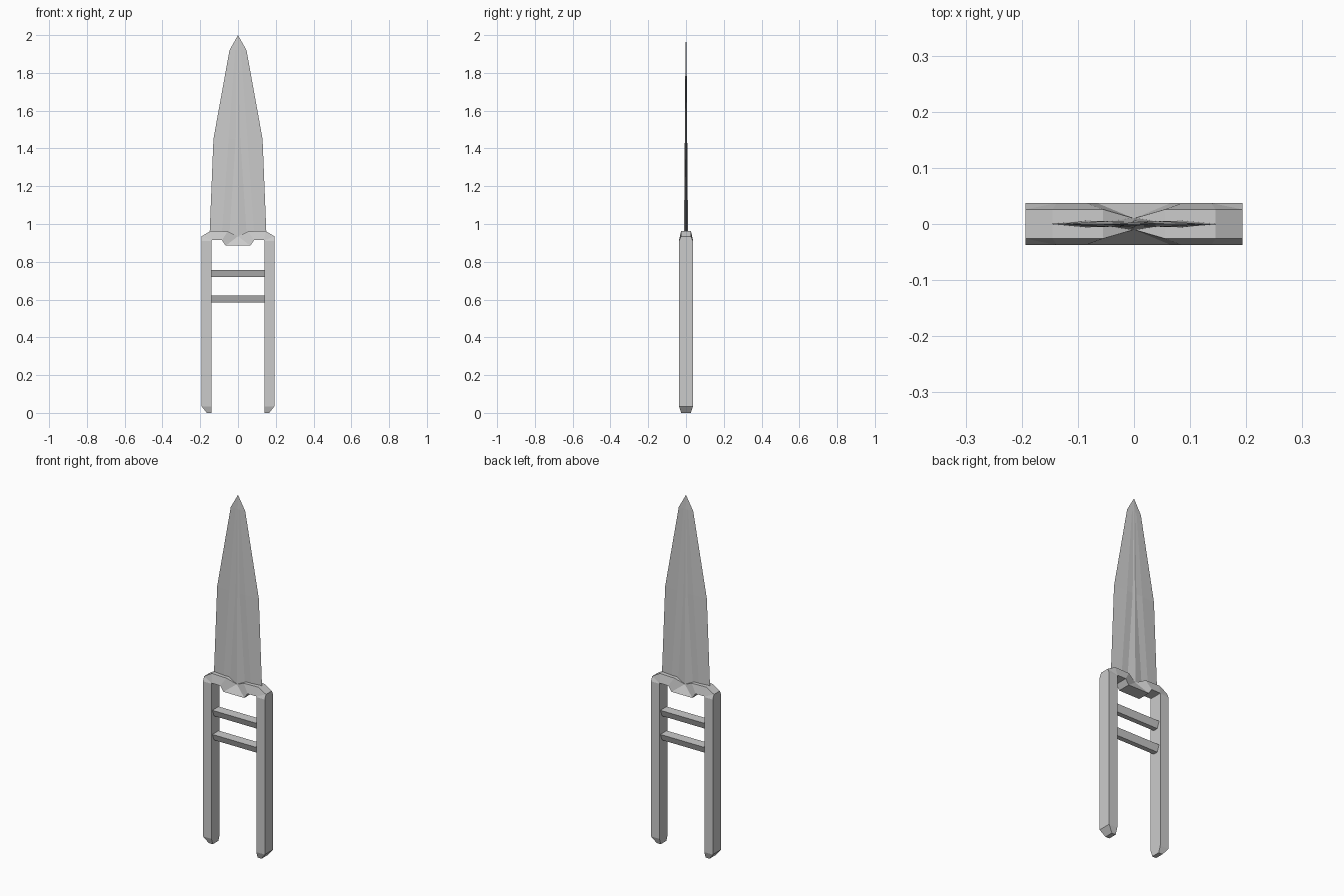
import bpy, bmesh

cube = bpy.data.objects.get("Cube")
if cube:
    bpy.data.objects.remove(cube, do_unlink=True)

steel = bpy.data.materials.new("grey steel")
steel.use_nodes = True
GREY = (0.6, 0.6, 0.6, 1)
steel.diffuse_color = GREY
steel.node_tree.nodes["Principled BSDF"].inputs["Base Color"].default_value = GREY


def loft(name, rings):
    """Skin closed rings of equal size, cap both ends and clean up."""
    bm = bmesh.new()
    rows = [[bm.verts.new(p) for p in ring] for ring in rings]
    n = len(rows[0])
    for a, b in zip(rows, rows[1:]):
        for i in range(n):
            j = (i + 1) % n
            bm.faces.new((a[i], a[j], b[j], b[i]))
    bm.faces.new(rows[0])
    bm.faces.new(rows[-1])
    bmesh.ops.remove_doubles(bm, verts=bm.verts, dist=0.0002)
    bmesh.ops.recalc_face_normals(bm, faces=bm.faces)
    mesh = bpy.data.meshes.new(name)
    bm.to_mesh(mesh)
    bm.free()
    mesh.materials.append(steel)
    obj = bpy.data.objects.new(name, mesh)
    bpy.context.collection.objects.link(obj)
    return obj


# Frame: two arms joined by a bent guard.
# Each station: outer x, z, half depth, then inner x, z, half depth
half = [
    (0.165, 0.0, 0.025, 0.14, 0.0, 0.025),
    (0.193, 0.035, 0.037, 0.14, 0.035, 0.037),
    (0.193, 0.91, 0.037, 0.14, 0.91, 0.037),
    (0.193, 0.935, 0.026, 0.14, 0.913, 0.037),
    (0.145, 0.963, 0.026, 0.138, 0.914, 0.037),
    (0.055, 0.961, 0.026, 0.085, 0.914, 0.037),
    (0.0, 0.935, 0.01, 0.065, 0.885, 0.037),
]


def station(s, side):
    ox, oz, oy, ix, iz, iy = s
    return [(side * ox, -oy, oz), (side * ox, oy, oz),
            (side * ix, iy, iz), (side * ix, -iy, iz)]


loft("handle_frame", [station(s, -1) for s in half]
     + [station(s, 1) for s in reversed(half)])

# Blade: sharp edge, flat shoulder, groove and central ridge.
# Each level: z of edge, edge x, shoulder x and y, groove x and y, ridge y, ridge z
levels = [
    (0.955, 0.15, 0.085, 0.006, 0.045, 0.004, 0.011, 0.93),
    (1.45, 0.13, 0.05, 0.005, 0.012, 0.004, 0.006, 1.5),
    (1.92, 0.045, 0.015, 0.002, 0.005, 0.0025, 0.003, 1.92),
    (2.0, 0.0, 0.0, 0.0, 0.0, 0.0, 0.0, 2.0),
]


def blade_ring(level):
    z, ex, sx, sy, gx, gy, ry, rz = level
    front = [(-ex, 0, z), (-sx, -sy, z), (-gx, -gy, z), (0, -ry, rz),
             (gx, -gy, z), (sx, -sy, z)]
    return front + [(-x, -y, h) for x, y, h in front]


loft("blade", [blade_ring(v) for v in levels])

# Grip bars: wide on top, narrower below
for name, top in (("upper_grip_bar", 0.757), ("lower_grip_bar", 0.621)):
    loft(name, [[(x, -0.028, top), (x, 0.028, top),
                 (x, 0.014, top - 0.037), (x, -0.014, top - 0.037)]
                for x in (-0.142, 0.142)])
